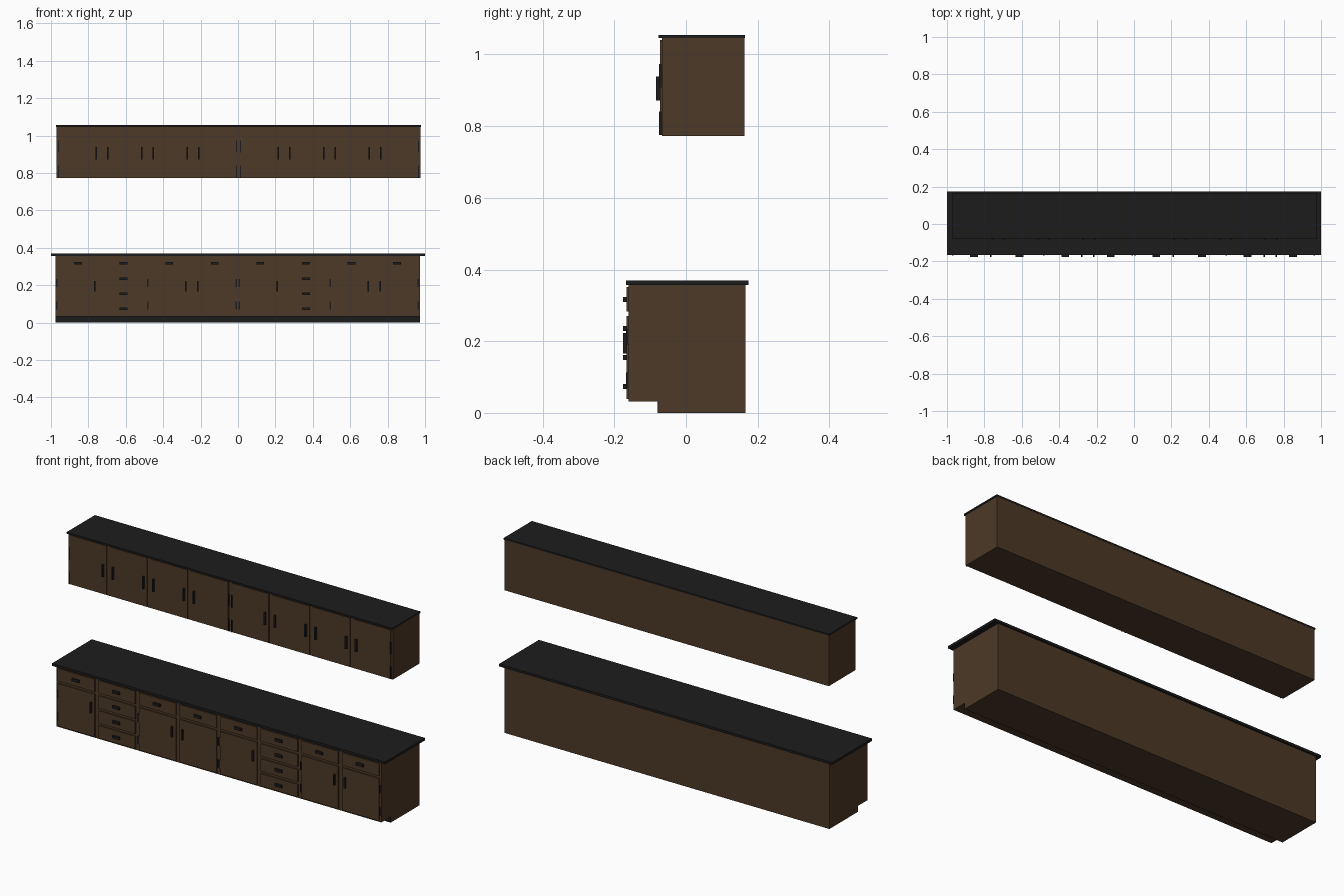
import bpy, bmesh

if "Cube" in bpy.data.objects:
    bpy.data.objects.remove(bpy.data.objects["Cube"])


def material(name, color):
    m = bpy.data.materials.new(name)
    m.diffuse_color = (*color, 1)
    m.use_nodes = True
    m.node_tree.nodes["Principled BSDF"].inputs["Base Color"].default_value = m.diffuse_color
    return m


WOOD = material("brown_wood", (0.074, 0.041, 0.020))
BLACK = material("black", (0.012, 0.012, 0.012))


def finish(bm, name, mat):
    bmesh.ops.recalc_face_normals(bm, faces=bm.faces)
    me = bpy.data.meshes.new(name)
    bm.to_mesh(me)
    bm.free()
    me.materials.append(mat)
    ob = bpy.data.objects.new(name, me)
    bpy.context.collection.objects.link(ob)
    return ob


def box(name, mat, x0, x1, y0, y1, z0, z1):
    bm = bmesh.new()
    bmesh.ops.create_cube(bm, size=1)
    for v in bm.verts:
        v.co = ((x0, x1)[v.co.x > 0], (y0, y1)[v.co.y > 0], (z0, z1)[v.co.z > 0])
    return finish(bm, name, mat)


def extrude_x(name, mat, profile, x0, x1):
    bm = bmesh.new()
    face = bm.faces.new([bm.verts.new((x0, y, z)) for y, z in profile])
    geo = bmesh.ops.extrude_face_region(bm, geom=[face])["geom"]
    for v in geo:
        if isinstance(v, bmesh.types.BMVert):
            v.co.x = x1
    return finish(bm, name, mat)


GAP = 0.011  # inset of each front from its column edge

# Lower cabinet: carcass with toe-kick recess, kick board, worktop
LX0, LX1 = -0.977, 0.972
LF, LD = -0.160, -0.166  # carcass front, door front
extrude_x("lower_carcass", WOOD,
          [(0.166, 0), (0.166, 0.357), (LF, 0.357), (LF, 0.032), (-0.077, 0.032), (-0.077, 0)],
          LX0, LX1)
box("kick_board", BLACK, LX0, LX1, -0.079, -0.076, 0, 0.032)
box("worktop", BLACK, -1, 1, -0.167, 0.175, 0.357, 0.370)


def drawer(i, x0, x1, zc):
    box(f"drawer_front_{i}", WOOD, x0 + GAP, x1 - GAP, LD, LF + 0.002, zc - 0.034, zc + 0.034)
    xc = (x0 + x1) / 2
    box(f"drawer_handle_{i}", BLACK, xc - 0.021, xc + 0.021, -0.176, LD + 0.001, zc - 0.007, zc + 0.007)


def side_x(x0, x1, side, inset):
    return x0 + inset if side == "L" else x1 - inset


# Lower columns: "D" is a drawer stack, otherwise handle side + hinge side
w = (LX1 - LX0) / 8
for i, kind in enumerate(["RL", "D", "RL", "LR", "RL", "D", "RL", "LR"]):
    x0, x1 = LX0 + i * w, LX0 + (i + 1) * w
    drawer(f"{i}_top", x0, x1, 0.317)
    if kind == "D":
        for k, zc in enumerate((0.235, 0.154, 0.073)):
            drawer(f"{i}_{k}", x0, x1, zc)
        continue
    box(f"lower_door_{i}", WOOD, x0 + GAP, x1 - GAP, LD, LF + 0.002, 0.039, 0.270)
    hx = side_x(x0, x1, kind[0], 0.032)
    box(f"lower_door_handle_{i}", BLACK, hx - 0.004, hx + 0.004, -0.176, LD + 0.001, 0.166, 0.223)
    gx = side_x(x0, x1, kind[1], 0.008)
    for z in (0.070, 0.191):
        box(f"lower_hinge_{i}", BLACK, gx - 0.004, gx + 0.004, -0.168, LF + 0.001, z, z + 0.043)

# Upper cabinet: carcass and cap
UX0, UX1 = -0.971, 0.976
UF, UD = -0.067, -0.072
box("upper_carcass", WOOD, UX0, UX1, UF, 0.163, 0.772, 1.047)
box("upper_cap", BLACK, UX0 - 0.003, UX1 + 0.003, -0.077, 0.164, 1.046, 1.055)

# Upper doors: handle sides, then hinge side where present
w = (UX1 - UX0) / 8
for i, (handles, hinge) in enumerate([("R", "L"), ("LR", ""), ("LR", ""), ("L", "R"),
                                      ("R", "L"), ("LR", ""), ("LR", ""), ("L", "R")]):
    x0, x1 = UX0 + i * w, UX0 + (i + 1) * w
    box(f"upper_door_{i}", WOOD, x0 + GAP, x1 - GAP, UD, UF + 0.002, 0.775, 1.040)
    for s in handles:
        hx = side_x(x0, x1, s, 0.030)
        box(f"upper_handle_{i}", BLACK, hx - 0.004, hx + 0.004, -0.084, UD + 0.001, 0.872, 0.938)
    for s in hinge:
        gx = side_x(x0, x1, s, 0.011)
        for z in (0.775, 0.908):
            box(f"upper_hinge_{i}", BLACK, gx - 0.003, gx + 0.003, -0.075, UF + 0.001, z, z + 0.066)
